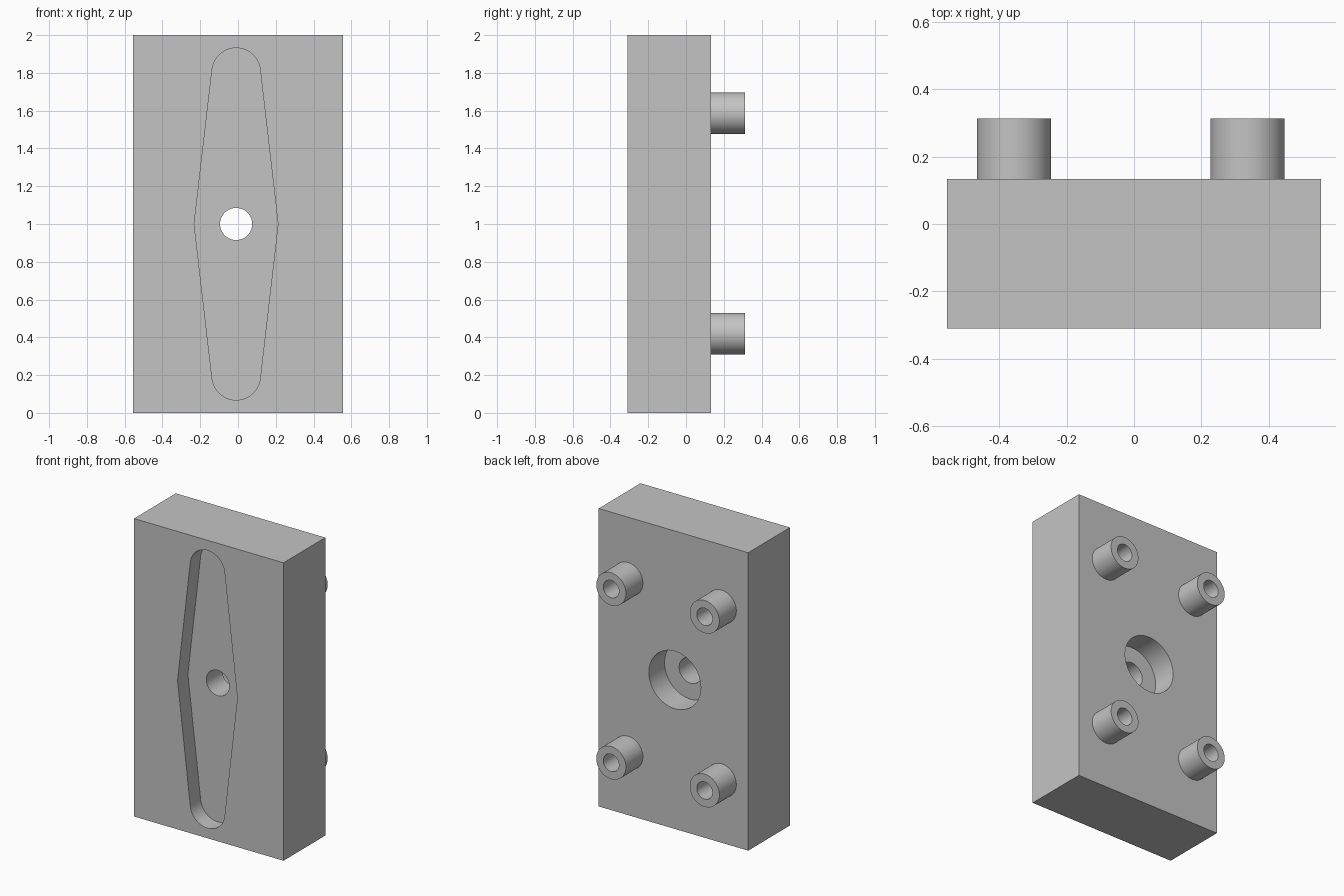
import bpy
import bmesh
from math import sin, cos, pi, radians, asin
from mathutils import Vector

cube = bpy.data.objects.get("Cube")
if cube:
    bpy.data.objects.remove(cube, do_unlink=True)

FRONT, FACE, TIP = -0.31, 0.133, 0.313   # y of block front, block back, peg ends
CX, CZ = -0.01, 1.0                      # shared centre of slot, holes and pegs
SEGMENTS = 64

grey = bpy.data.materials.new("grey_metal")
grey.use_nodes = True
grey.diffuse_color = (0.55, 0.55, 0.55, 1)
grey.node_tree.nodes["Principled BSDF"].inputs["Base Color"].default_value = (0.55, 0.55, 0.55, 1)


def make_object(name, bm):
    bmesh.ops.recalc_face_normals(bm, faces=bm.faces)
    mesh = bpy.data.meshes.new(name)
    bm.to_mesh(mesh)
    bm.free()
    mesh.materials.append(grey)
    obj = bpy.data.objects.new(name, mesh)
    bpy.context.collection.objects.link(obj)
    return obj


def prism(name, outline, y0, y1):
    """Extrude an (x, z) outline along y."""
    bm = bmesh.new()
    face = bm.faces.new([bm.verts.new((x, y0, z)) for x, z in outline])
    out = bmesh.ops.extrude_face_region(bm, geom=[face])
    moved = [v for v in out["geom"] if isinstance(v, bmesh.types.BMVert)]
    bmesh.ops.translate(bm, verts=moved, vec=(0, y1 - y0, 0))
    return make_object(name, bm)


def arc(x, z, radius, start, end, steps):
    return [(x + radius * cos(start + (end - start) * i / steps),
             z + radius * sin(start + (end - start) * i / steps))
            for i in range(steps + 1)]


def circle(x, z, radius):
    return arc(x, z, radius, 0, 2 * pi, SEGMENTS)[:-1]


def activate(obj):
    bpy.ops.object.select_all(action="DESELECT")
    obj.select_set(True)
    bpy.context.view_layer.objects.active = obj


def smooth(obj):
    activate(obj)
    bpy.ops.object.shade_smooth_by_angle(angle=radians(10))


def cut(target, cutter):
    mod = target.modifiers.new("cut", "BOOLEAN")
    mod.operation = "DIFFERENCE"
    mod.solver = "EXACT"
    mod.object = cutter
    activate(target)
    bpy.ops.object.modifier_apply(modifier=mod.name)
    bpy.data.objects.remove(cutter, do_unlink=True)


# Main block
W = 0.555
block = prism("block", [(-W, 0), (W, 0), (W, 2), (-W, 2)], FRONT, FACE)

# Diamond slot with rounded ends, sunk into the front
half_width, half_length, end_radius = 0.222, 0.932, 0.128
end_z = half_length - end_radius
lean = asin((half_width - end_radius) / end_z)
slot = ([(CX + half_width, CZ)]
        + arc(CX, CZ + end_z, end_radius, lean, pi - lean, 32)
        + [(CX - half_width, CZ)]
        + arc(CX, CZ - end_z, end_radius, pi + lean, 2 * pi - lean, 32))
cut(block, prism("slot_cutter", slot, FRONT - 0.1, FRONT + 0.11))

# Counterbore in the back, and the bolt hole right through
cut(block, prism("counterbore_cutter", circle(CX, CZ, 0.193), FACE - 0.167, FACE + 0.1))
cut(block, prism("bolt_hole_cutter", circle(CX, CZ, 0.085), FRONT - 0.1, FACE + 0.1))
smooth(block)


# Hollow pegs on the back, each a ring profile spun round the y axis
def peg(name, x, z, outer=0.11, inner=0.058):
    bm = bmesh.new()
    ring = [bm.verts.new((x + r, y, z)) for r, y in
            ((inner, FACE), (outer, FACE), (outer, TIP), (inner, TIP))]
    edges = [bm.edges.new((ring[i], ring[i - 1])) for i in range(4)]
    bmesh.ops.spin(bm, geom=ring + edges, cent=Vector((x, 0, z)), axis=(0, 1, 0),
                   angle=2 * pi, steps=SEGMENTS, use_merge=True)
    bmesh.ops.remove_doubles(bm, verts=bm.verts, dist=1e-4)
    smooth(make_object(name, bm))


for side, sx in (("left", 1), ("right", -1)):
    for level, sz in (("upper", 1), ("lower", -1)):
        peg(f"{level}_{side}_peg", CX + sx * 0.347, 1.003 + sz * 0.583)
